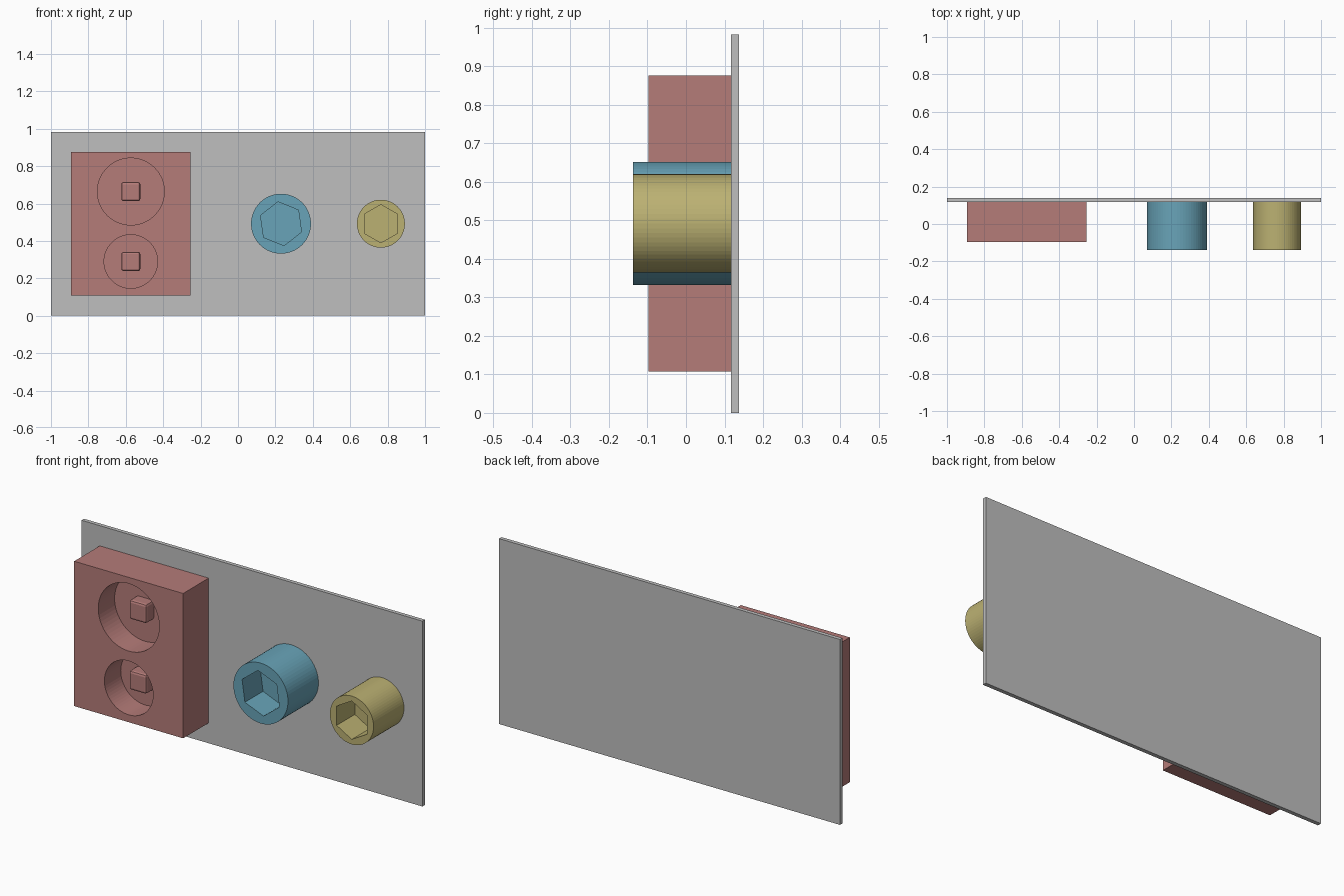
import bpy, bmesh, math

if "Cube" in bpy.data.objects:
    bpy.data.objects.remove(bpy.data.objects["Cube"])

def material(name, rgb):
    m = bpy.data.materials.new(name)
    m.diffuse_color = (*rgb, 1)
    m.use_nodes = True
    m.node_tree.nodes["Principled BSDF"].inputs["Base Color"].default_value = m.diffuse_color
    return m

GREY = material("plate grey", (0.52, 0.52, 0.52))
RED = material("dusty red", (0.46, 0.20, 0.19))
BLUE = material("soft blue", (0.14, 0.37, 0.48))
GOLD = material("muted gold", (0.50, 0.44, 0.17))

PLATE_Y = 0.117   # front face of the back plate
MID_Z = 0.492

def prism(name, points, y0, y1, mat):
    """Extrude an (x, z) outline from y0 to y1."""
    bm = bmesh.new()
    front = bm.faces.new([bm.verts.new((x, y0, z)) for x, z in points])
    ext = bmesh.ops.extrude_face_region(bm, geom=[front], use_keep_orig=True)
    verts = [g for g in ext["geom"] if isinstance(g, bmesh.types.BMVert)]
    bmesh.ops.translate(bm, verts=verts, vec=(0, y1 - y0, 0))
    bmesh.ops.recalc_face_normals(bm, faces=bm.faces)
    me = bpy.data.meshes.new(name)
    bm.to_mesh(me)
    bm.free()
    me.materials.append(mat)
    ob = bpy.data.objects.new(name, me)
    bpy.context.collection.objects.link(ob)
    return ob

def rect(x0, x1, z0, z1):
    return [(x0, z0), (x1, z0), (x1, z1), (x0, z1)]

def ngon(cx, cz, r, n, turn=0.0):
    angles = [math.radians(turn) + math.tau * i / n for i in range(n)]
    return [(cx + r * math.cos(a), cz + r * math.sin(a)) for a in angles]

def apply_modifier(ob, mod):
    bpy.context.view_layer.objects.active = ob
    bpy.ops.object.modifier_apply(modifier=mod.name)

def cut(ob, cutter):
    cutter.hide_render = True
    mod = ob.modifiers.new("cut", 'BOOLEAN')
    mod.operation, mod.solver, mod.object = 'DIFFERENCE', 'EXACT', cutter
    apply_modifier(ob, mod)
    bpy.data.objects.remove(cutter)

# back plate
prism("back_plate", rect(-1, 1, 0, 0.983), PLATE_Y, 0.138, GREY)

# block with two round recesses, each holding a square drive peg
block = prism("socket_block", rect(-0.893, -0.254, 0.108, 0.876), -0.097, PLATE_Y, RED)
PEG_X, FLOOR_Y = -0.573, 0.04
for label, z, r in (("upper", 0.664, 0.179), ("lower", 0.29, 0.143)):
    cut(block, prism("recess_cutter", ngon(PEG_X, z, r, 64), -0.2, FLOOR_Y, RED))
    h = 0.051
    peg = prism(label + "_square_peg", rect(PEG_X - h, PEG_X + h, z - h, z + h),
                -0.024, 0.078, RED)
    bevel = peg.modifiers.new("soft_edges", 'BEVEL')
    bevel.width, bevel.segments = 0.012, 2
    apply_modifier(peg, bevel)

# round sockets with hexagonal recesses
for label, x, r, hex_r, turn, mat in (("large", 0.23, 0.16, 0.118, 38, BLUE),
                                      ("small", 0.764, 0.128, 0.102, 30, GOLD)):
    socket = prism(label + "_hex_socket", ngon(x, MID_Z, r, 64), -0.138, PLATE_Y, mat)
    cut(socket, prism("hex_cutter", ngon(x, MID_Z, hex_r, 6, turn), -0.2, 0.014, mat))
